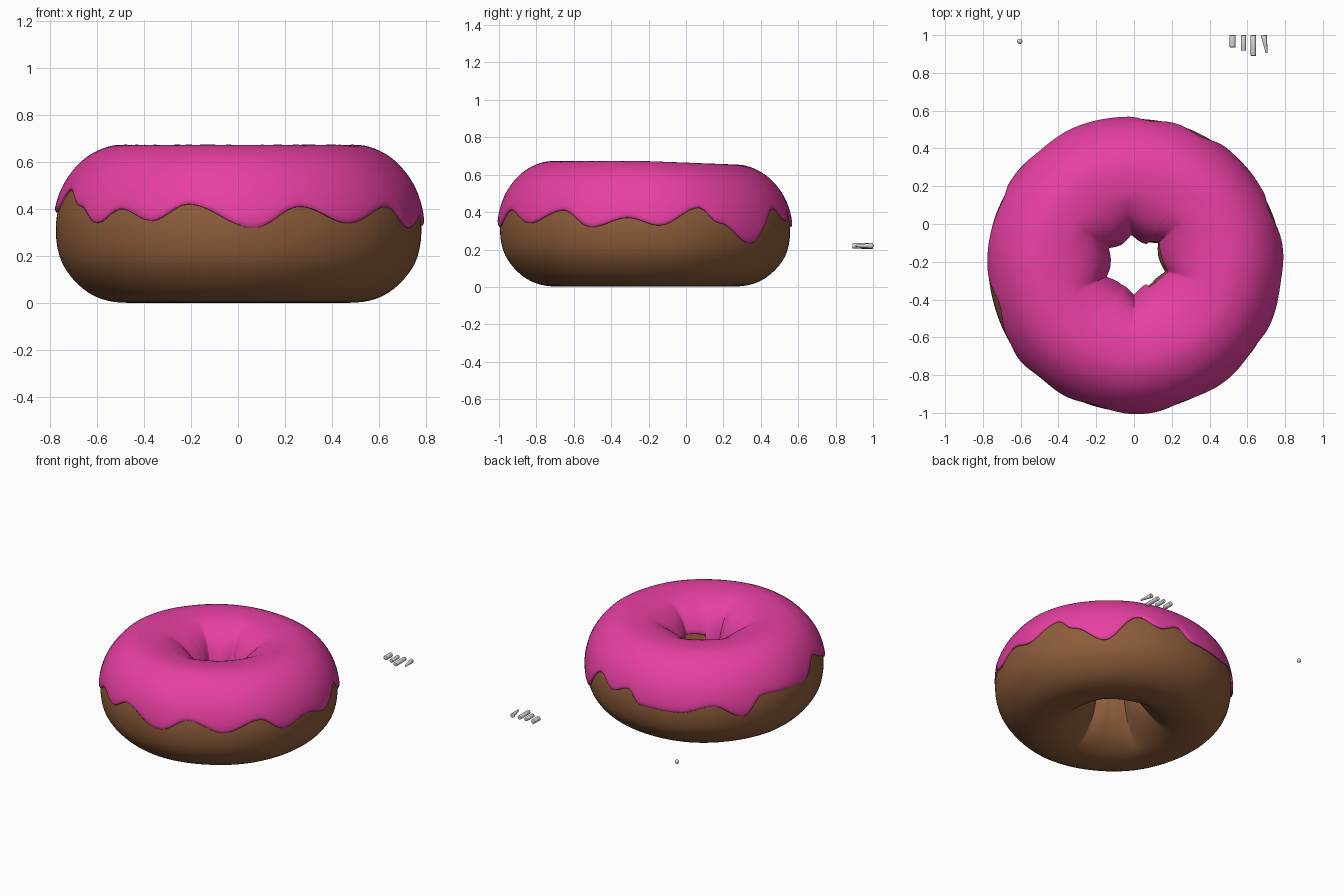
import bpy, bmesh, math
from mathutils import Vector, Matrix

cube = bpy.data.objects.get("Cube")
if cube:
    bpy.data.objects.remove(cube, do_unlink=True)


def material(name, rgb):
    m = bpy.data.materials.new(name)
    m.use_nodes = True
    m.diffuse_color = (*rgb, 1)
    m.node_tree.nodes["Principled BSDF"].inputs["Base Color"].default_value = (*rgb, 1)
    return m


DOUGH = material("baked brown", (0.27, 0.11, 0.043))
ICING = material("pink icing", (0.8, 0.05, 0.36))
GREY = material("light grey", (0.7, 0.7, 0.7))

CENTRE_Y = -0.215
SEGMENTS = 180

# Ring cross-section (radius, height): hole, over the top, outside, underneath
PROFILE = [Vector(p) for p in (
    (.135, .33), (.155, .46), (.22, .57), (.33, .635), (.46, .658), (.56, .648),
    (.66, .59), (.74, .48), (.775, .34), (.76, .2), (.7, .1), (.61, .03),
    (.5, .003), (.38, .015), (.26, .08), (.17, .19))]
COUNT = len(PROFILE)

# Lower edge of the icing: (angle, height), drips and scallops
DRIPS = [(5, .33), (22, .43), (30, .35), (46, .24), (63, .435), (74, .37), (84, .42),
         (92, .335), (112, .33), (129, .38), (144, .285), (154, .41), (182, .385),
         (197, .48), (210, .41), (220, .34), (230, .4), (242, .35), (254, .42),
         (275, .32), (290, .41), (307, .34), (325, .41), (338, .32), (353, .37)]

# Directions of the pinched folds around the hole
FOLDS = (95, 42, -13, -90, 204, 147)


def profile_point(t):
    i, f = math.floor(t), t - math.floor(t)
    a, b, c, d = (PROFILE[(i + k) % COUNT] for k in (-1, 0, 1, 2))
    return (b * 2 + (c - a) * f + (a * 2 - b * 5 + c * 4 - d) * f ** 2
            + (b * 3 - a - c * 3 + d) * f ** 3) / 2


def surface(t, angle, lift=0.0):
    p = profile_point(t)
    tangent = (profile_point(t + .01) - profile_point(t - .01)).normalized()
    normal = Vector((-tangent.y, tangent.x))
    gap = min(abs((math.degrees(angle) - f + 180) % 360 - 180) for f in FOLDS)
    near_hole = max(0, min(1, (.36 - p.x) / .2))
    fold = max(0, 1 - gap / 26) ** 2 * near_hole
    p = p + normal * (lift - .035 * fold)
    wobble = 1 + .004 * math.sin(3 * angle + 1) + .003 * math.sin(7 * angle)
    r = p.x * wobble
    z = p.y * (1 - .045 * max(0, math.sin(angle)) * r / .785)
    return Vector((r * math.cos(angle), CENTRE_Y + r * math.sin(angle), max(z, 0)))


def drip_height(degrees):
    for k, (a1, z1) in enumerate(DRIPS):
        a2, z2 = DRIPS[(k + 1) % len(DRIPS)]
        span = (a2 - a1) % 360
        f = ((degrees - a1) % 360) / span
        if f <= 1:
            return z1 + (z2 - z1) * (1 - math.cos(math.pi * f)) / 2
    return DRIPS[0][1]


def drip_position(degrees):
    target, lo, hi = drip_height(degrees), 5, 11
    for _ in range(24):
        mid = (lo + hi) / 2
        if profile_point(mid).y > target:
            lo = mid
        else:
            hi = mid
    return lo


def add_object(name, bm, mat, angle=50):
    bmesh.ops.recalc_face_normals(bm, faces=bm.faces)
    mesh = bpy.data.meshes.new(name)
    bm.to_mesh(mesh)
    bm.free()
    mesh.materials.append(mat)
    ob = bpy.data.objects.new(name, mesh)
    bpy.context.collection.objects.link(ob)
    bpy.ops.object.select_all(action='DESELECT')
    ob.select_set(True)
    bpy.context.view_layer.objects.active = ob
    bpy.ops.object.shade_smooth_by_angle(angle=math.radians(angle))
    return ob


def ring_mesh(name, columns, mat, closed):
    bm = bmesh.new()
    grid = [[bm.verts.new(p) for p in col] for col in columns]
    rows = len(grid[0])
    for i, col in enumerate(grid):
        nxt = grid[(i + 1) % len(grid)]
        for j in range(rows if closed else rows - 1):
            k = (j + 1) % rows
            bm.faces.new((col[j], nxt[j], nxt[k], col[k]))
    return add_object(name, bm, mat)


# Dough ring
angles = [math.tau * i / SEGMENTS for i in range(SEGMENTS)]
ring_mesh("dough_ring", [[surface(j / 4, a) for j in range(COUNT * 4)] for a in angles],
          DOUGH, True)

# Icing shell with a rounded lip along both edges
columns = []
for a in angles:
    start = .35 - .45 * math.cos(a)
    start = 1.0 - start if start < .1 else .3
    end = drip_position(math.degrees(a))
    steps = [0, 0, .006, .02] + [.02 + .96 * k / 36 for k in range(1, 36)] + [.98, .994, 1, 1]
    lifts = [-.006, .006, .011, .014] + [.014] * 35 + [.014, .011, .006, -.006]
    columns.append([surface(start + (end - start) * s, a, h) for s, h in zip(steps, lifts)])
ring_mesh("icing", columns, ICING, False)


# Loose sprinkles lying behind the ring
def sprinkle(name, x, front, r_back, r_front, shift=0):
    bm = bmesh.new()
    length = 1 - front
    place = (Matrix.Translation((x, 1 - length / 2, .22))
             @ Matrix.Rotation(math.atan2(shift, length), 4, 'Z')
             @ Matrix.Rotation(math.pi / 2, 4, 'X'))
    bmesh.ops.create_cone(bm, cap_ends=True, segments=20, radius1=r_back, radius2=r_front,
                          depth=length, matrix=place)
    rims = [e for e in bm.edges if any(len(f.verts) > 4 for f in e.link_faces)]
    bmesh.ops.bevel(bm, geom=rims, offset=.003, segments=2, affect='EDGES', profile=.5)
    add_object(name, bm, GREY, 40)


sprinkle("short_sprinkle", .522, .935, .016, .016)
sprinkle("medium_sprinkle", .58, .918, .013, .013)
sprinkle("long_sprinkle", .632, .89, .014, .014)
sprinkle("tapered_sprinkle", .695, .905, .016, .005, .015)

bm = bmesh.new()
bmesh.ops.create_uvsphere(bm, u_segments=20, v_segments=12, radius=.014,
                          matrix=Matrix.Translation((-.605, .967, .22)))
add_object("round_sprinkle", bm, GREY)
